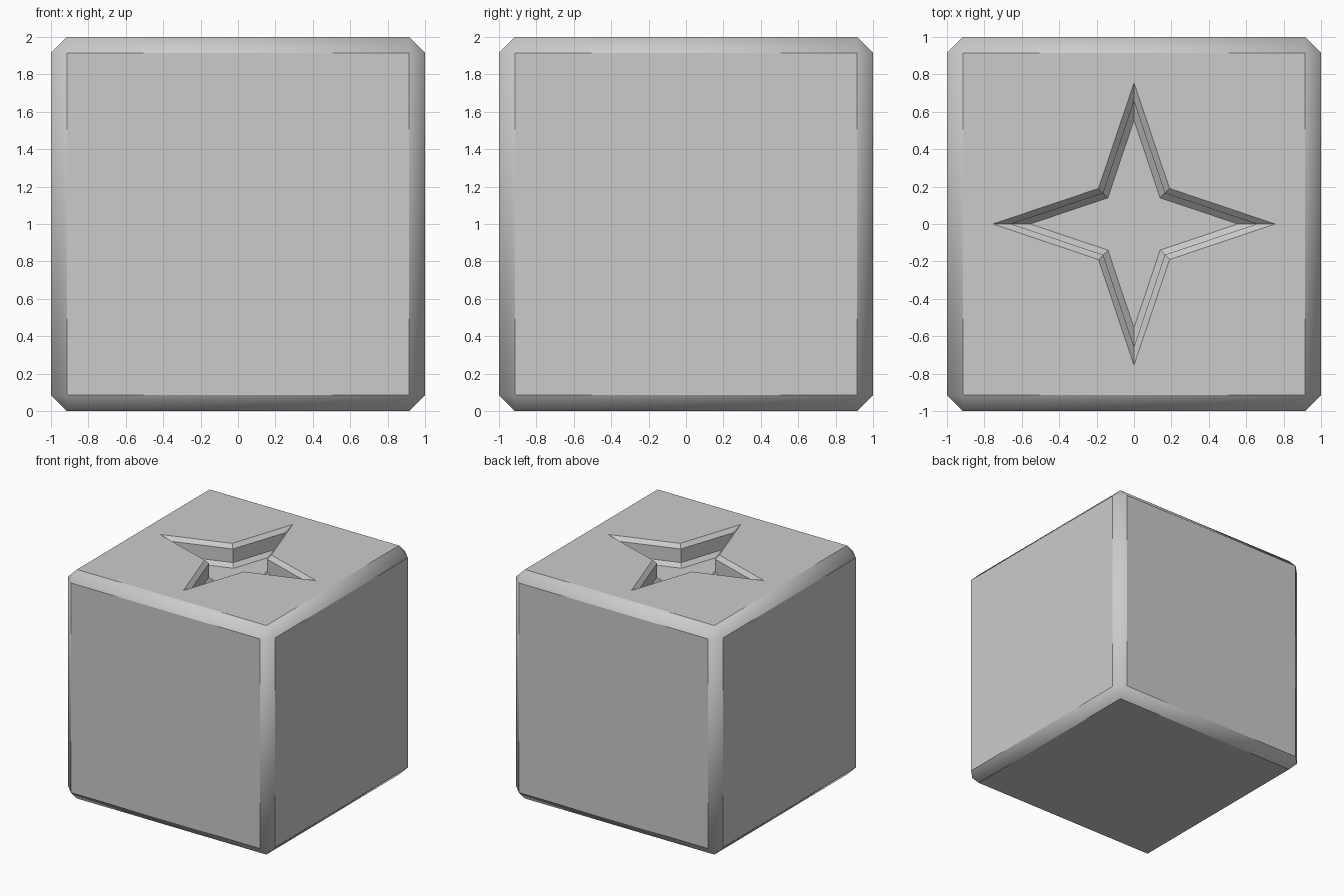
import bpy, bmesh
from math import cos, sin, pi, radians, sqrt

if "Cube" in bpy.data.objects:
    bpy.data.objects.remove(bpy.data.objects["Cube"])

CHAMFER = 0.085
TIP, NOTCH = 0.755, 0.19 * sqrt(2)


def make_object(name, bm):
    bmesh.ops.recalc_face_normals(bm, faces=bm.faces)
    mesh = bpy.data.meshes.new(name)
    bm.to_mesh(mesh)
    bm.free()
    obj = bpy.data.objects.new(name, mesh)
    bpy.context.collection.objects.link(obj)
    return obj


# Chamfered cube
bm = bmesh.new()
bmesh.ops.create_cube(bm, size=2)
bmesh.ops.translate(bm, verts=bm.verts, vec=(0, 0, 1))
bmesh.ops.bevel(bm, geom=bm.edges[:], offset=CHAMFER, segments=1,
                affect='EDGES', profile=0.5)
block = make_object("block", bm)

# Four-pointed star cutter: floor, lower chamfer, straight wall, upper chamfer
bm = bmesh.new()
levels = [(0.735, 1.815), (0.868, 1.848), (0.868, 1.967), (1.0, 2.0), (1.0, 2.2)]
rings = []
for scale, z in levels:
    ring = []
    for i in range(8):
        r = scale * (NOTCH if i % 2 else TIP)
        ring.append(bm.verts.new((r * cos(i * pi / 4), r * sin(i * pi / 4), z)))
    rings.append(ring)
for low, high in zip(rings, rings[1:]):
    for i in range(8):
        j = (i + 1) % 8
        bm.faces.new((low[i], low[j], high[j], high[i]))
bm.faces.new(rings[0][::-1])
bm.faces.new(rings[-1])
cutter = make_object("star_cutter", bm)
cutter.hide_render = True

# Sink the star into the top
cut = block.modifiers.new("star_recess", 'BOOLEAN')
cut.operation = 'DIFFERENCE'
cut.solver = 'EXACT'
cut.object = cutter
bpy.context.view_layer.objects.active = block
block.select_set(True)
bpy.ops.object.modifier_apply(modifier=cut.name)
bpy.data.objects.remove(cutter)

# Chamfers blend at the corners, main faces stay flat
bpy.ops.object.shade_smooth_by_angle(angle=radians(36))
